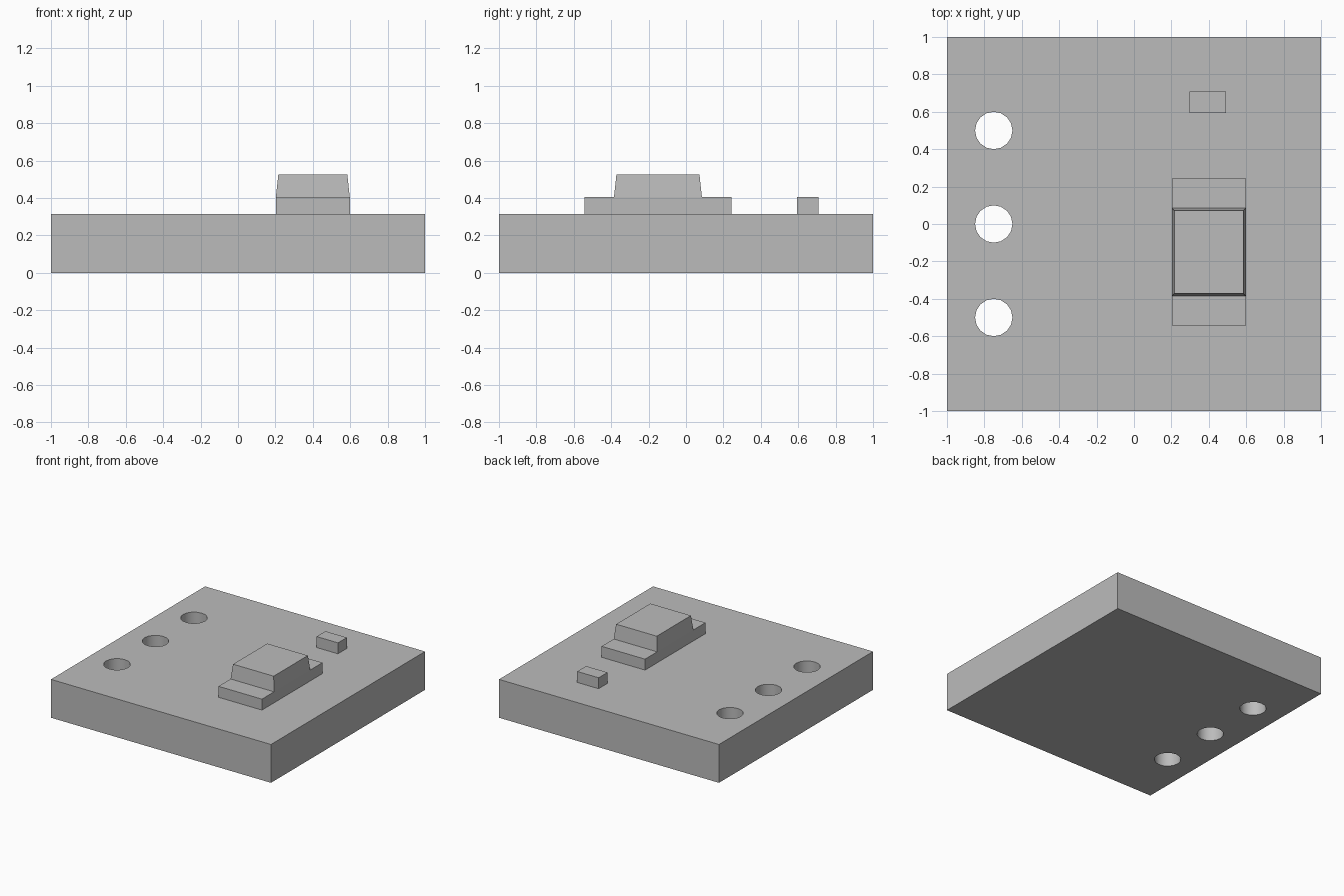
import bpy
import bmesh
import math
from mathutils import Vector

cube = bpy.data.objects.get("Cube")
if cube:
    bpy.data.objects.remove(cube, do_unlink=True)

grey = bpy.data.materials.new("plain grey")
grey.use_nodes = True
COLOUR = (0.5, 0.5, 0.5, 1)
grey.diffuse_color = COLOUR
grey.node_tree.nodes["Principled BSDF"].inputs["Base Color"].default_value = COLOUR


def add_object(name, bm):
    mesh = bpy.data.meshes.new(name)
    bm.to_mesh(mesh)
    bm.free()
    mesh.materials.append(grey)
    obj = bpy.data.objects.new(name, mesh)
    bpy.context.collection.objects.link(obj)
    return obj


def block(name, centre, size, z0, z1, inset=0):
    """Box standing from z0 to z1, its top drawn in by inset on every side."""
    bm = bmesh.new()
    bmesh.ops.create_cube(bm, size=1)
    for v in bm.verts:
        top = v.co.z > 0
        shrink = 2 * inset if top else 0
        v.co = Vector((centre[0] + v.co.x * (size[0] - shrink),
                       centre[1] + v.co.y * (size[1] - shrink),
                       z1 if top else z0))
    return add_object(name, bm)


# Square base slab
SLAB_TOP, STEP_TOP, CROWN_TOP = 0.315, 0.405, 0.525
slab = block("base_slab", (0, 0), (2, 2), 0, SLAB_TOP)

# Row of three round through holes
bm = bmesh.new()
for y in (-0.5, 0, 0.5):
    made = bmesh.ops.create_cone(bm, cap_ends=True, segments=16,
                                 radius1=0.1, radius2=0.1, depth=1)
    bmesh.ops.translate(bm, verts=made["verts"], vec=(-0.75, y, 0))
cutter = add_object("hole_cutter", bm)
cutter.hide_render = True

cut = slab.modifiers.new("holes", "BOOLEAN")
cut.operation = "DIFFERENCE"
cut.solver = "EXACT"
cut.object = cutter
bpy.context.view_layer.objects.active = slab
slab.select_set(True)
bpy.ops.object.modifier_apply(modifier=cut.name)
bpy.data.objects.remove(cutter, do_unlink=True)
bpy.ops.object.shade_smooth_by_angle(angle=math.radians(35))

# Stepped block with a tapered crown, and the small block behind it
block("lower_step", (0.4, -0.15), (0.395, 0.785), SLAB_TOP, STEP_TOP)
block("tapered_crown", (0.4, -0.15), (0.395, 0.47), STEP_TOP, CROWN_TOP, 0.013)
block("small_block", (0.395, 0.652), (0.195, 0.115), SLAB_TOP, STEP_TOP)
